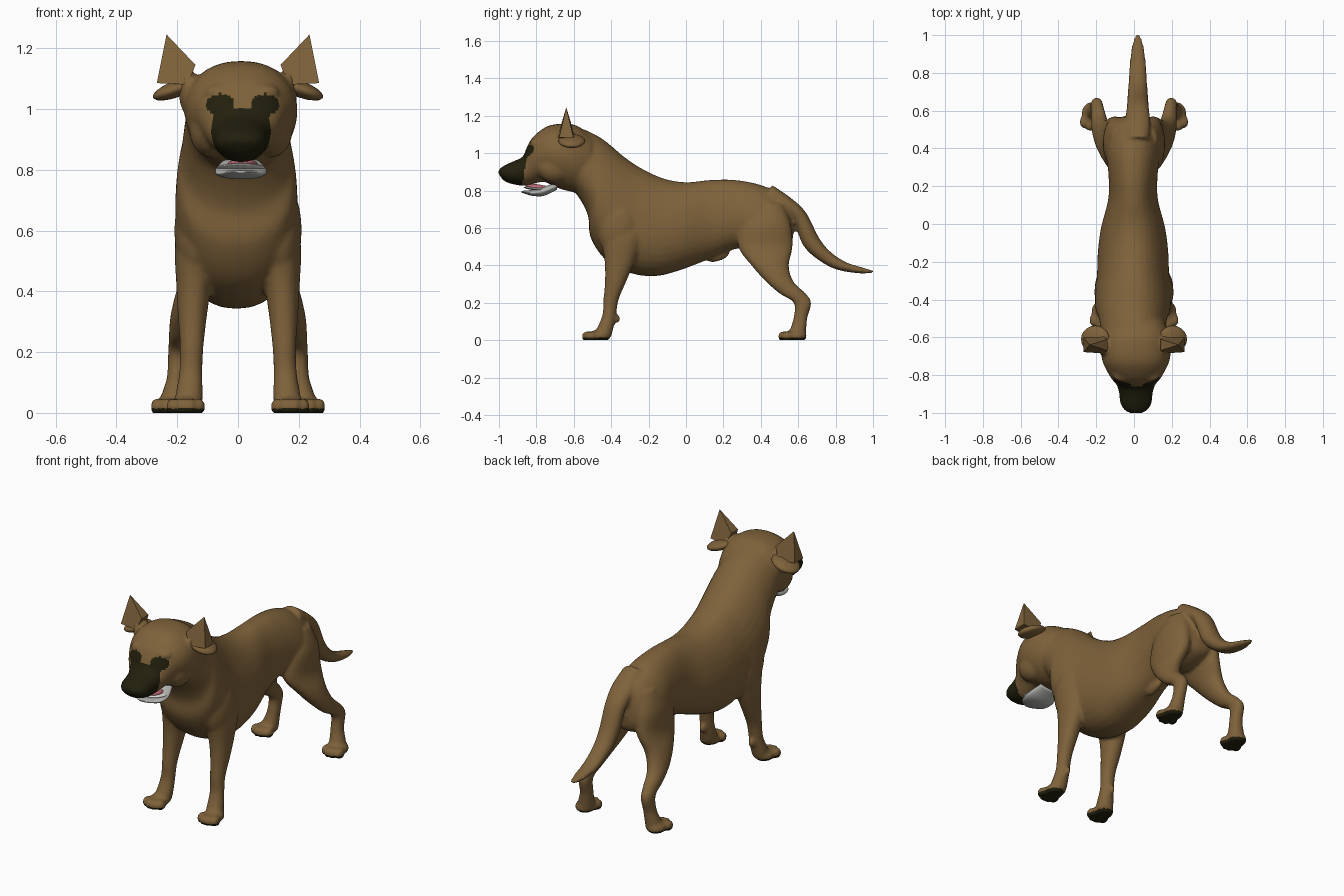
import bpy, bmesh, math
from mathutils import Matrix, Vector

cube = bpy.data.objects.get("Cube")
if cube:
    bpy.data.objects.remove(cube)


def material(name, colour):
    mat = bpy.data.materials.new(name)
    mat.use_nodes = True
    mat.diffuse_color = (*colour, 1)
    for node in mat.node_tree.nodes:
        if node.type == 'BSDF_PRINCIPLED':
            node.inputs["Base Color"].default_value = (*colour, 1)
            node.inputs["Roughness"].default_value = 0.8
    return mat


fur = material("brown fur", (.21, .122, .043))
dark = material("dark mask", (.016, .014, .004))
lip = material("grey lower lip", (.45, .45, .43))
white = material("white teeth", (.8, .8, .77))
pink = material("pink tongue", (.55, .16, .18))


def spline(rows, steps=6):
    """Smoothly interpolate rows of numbers (Catmull-Rom)."""
    out = []
    for i in range(len(rows) - 1):
        a, b, c, d = (rows[max(i - 1, 0)], rows[i], rows[i + 1],
                      rows[min(i + 2, len(rows) - 1)])
        for k in range(steps):
            t = k / steps
            out.append([q + t / 2 * (r - p + t * (2 * p - 5 * q + 4 * r - s
                        + t * (3 * (q - r) + s - p)))
                        for p, q, r, s in zip(a, b, c, d)])
    return out + [list(rows[-1])]


def loft(bm, rows, egg=0, sides=32):
    """Skin rings given as x, edge (y, z), opposite edge (y, z), half width."""
    rings = []
    for x, y1, z1, y2, z2, w in spline(rows):
        ring = []
        for k in range(sides):
            c = math.cos(math.tau * k / sides)
            s = math.sin(math.tau * k / sides)
            side = math.copysign(abs(c) ** .9, c) * w * (1 - egg * s)
            ring.append(bm.verts.new((x + side,
                                      (y1 + y2) / 2 + (y1 - y2) / 2 * s,
                                      (z1 + z2) / 2 + (z1 - z2) / 2 * s)))
        rings.append(ring)
    for a, b in zip(rings, rings[1:]):
        for k in range(sides):
            j = (k + 1) % sides
            bm.faces.new((a[k], a[j], b[j], b[k]))
    bm.faces.new(rings[0])
    bm.faces.new(rings[-1])


def limb(bm, rows, side):
    """Loft level rings given as x, y, z, half width, half depth."""
    loft(bm, [(x * side, y - d, z, y + d, z, w) for x, y, z, w, d in rows])


def blob(bm, centre, radii, tilt=0, axis='Y'):
    m = (Matrix.Translation(centre) @ Matrix.Rotation(tilt, 4, axis)
         @ Matrix.Diagonal((*radii, 1)))
    bmesh.ops.create_icosphere(bm, subdivisions=3, radius=1, matrix=m)


def finish(bm, name, mat, smooth=True):
    bmesh.ops.recalc_face_normals(bm, faces=bm.faces[:])
    mesh = bpy.data.meshes.new(name)
    bm.to_mesh(mesh)
    bm.free()
    obj = bpy.data.objects.new(name, mesh)
    bpy.context.collection.objects.link(obj)
    mesh.materials.append(mat)
    if smooth:
        mesh.shade_smooth()
    return obj


body = bmesh.new()

# Torso and neck, rump to nape: back line, belly line, half width
torso = [(.565, .70, .575, .58, .04), (.52, .77, .55, .50, .11),
         (.40, .83, .42, .46, .145), (.26, .857, .28, .49, .13),
         (.13, .857, .14, .44, .13), (0, .845, -.03, .375, .168),
         (-.12, .865, -.165, .343, .185), (-.24, .92, -.30, .36, .19),
         (-.33, .98, -.43, .43, .20), (-.40, 1.04, -.51, .55, .195),
         (-.46, 1.085, -.525, .67, .18), (-.54, 1.125, -.585, .78, .17),
         (-.62, 1.15, -.64, .82, .16)]
loft(body, [(-.005, *row) for row in torso], egg=.12)

# Head, nape to nose
head = [(-.50, 1.09, -.54, .80, .15), (-.58, 1.145, -.58, .79, .175),
        (-.65, 1.158, -.64, .80, .185), (-.74, 1.145, -.70, .82, .178),
        (-.815, 1.09, -.75, .845, .148), (-.85, 1.035, -.78, .845, .127),
        (-.87, .985, -.82, .835, .104), (-.91, .962, -.86, .825, .09),
        (-.965, .938, -.93, .835, .082), (-.997, .915, -.972, .852, .058),
        (-1.005, .895, -.99, .872, .03)]
loft(body, [(.01, *row) for row in head], egg=-.08)

# Tail: upper edge, lower edge, half width
tail = [(.46, .83, .44, .74, .06), (.555, .765, .52, .69, .066),
        (.64, .685, .575, .635, .06), (.71, .55, .625, .51, .055),
        (.77, .475, .70, .435, .05), (.85, .42, .80, .38, .045),
        (.94, .39, .92, .358, .034), (1.004, .372, 1.002, .36, .014)]
loft(body, [(.02, *row) for row in tail])

front_leg = [(.12, -.33, .66, .06, .10), (.135, -.34, .55, .072, .11),
             (.145, -.355, .42, .058, .08), (.15, -.375, .32, .048, .058),
             (.152, -.40, .22, .039, .041), (.155, -.41, .14, .038, .036),
             (.16, -.43, .07, .044, .043), (.165, -.45, .02, .048, .05)]
hind_leg = [(.07, .45, .73, .05, .07), (.09, .43, .62, .07, .13),
            (.105, .425, .50, .062, .145), (.145, .45, .40, .058, .10),
            (.175, .50, .315, .048, .074), (.19, .57, .25, .038, .07),
            (.197, .623, .20, .033, .047), (.20, .612, .12, .034, .037),
            (.21, .60, .06, .042, .043), (.215, .59, .02, .046, .05)]
for side in (1, -1):
    limb(body, front_leg, side)
    limb(body, hind_leg, side)
    # Shoulder muscle, cheek and dew claw
    blob(body, (side * .135, -.36, .60), (.075, .115, .17))
    blob(body, (side * .10 + .01, -.70, .93), (.07, .10, .09))
    blob(body, (side * .155, -.37, .115), (.016, .02, .022))
    # Brow and folded ear root
    blob(body, (side * .075 + .012, -.80, 1.055), (.05, .035, .025))
    blob(body, (side * .165, -.64, 1.06), (.03, .055, .08))
    # Paws with four toes each
    for x, y in ((.172, -.465), (.224, .585)):
        blob(body, (side * x, y, .022), (.054, .062, .034))
        for k, forward in enumerate((.045, .062, .062, .045)):
            blob(body, (side * x + (k - 1.5) * .03, y - forward, .02),
                 (.019, .032, .03))
# Belly bump
blob(body, (0, .17, .45), (.024, .065, .028), .3, 'X')

dog = finish(body, "body", fur)
blend = dog.modifiers.new("blend", 'REMESH')
blend.mode = 'VOXEL'
blend.voxel_size = .01
relax = dog.modifiers.new("relax", 'SMOOTH')
relax.factor = .5
relax.iterations = 5
graph = bpy.context.evaluated_depsgraph_get()
mesh = bpy.data.meshes.new_from_object(dog.evaluated_get(graph))
dog.modifiers.clear()
dog.data = mesh
mesh.materials.clear()
mesh.materials.append(fur)
mesh.materials.append(dark)
for v in mesh.vertices:
    v.co.z = max(v.co.z, 0)


# Dark muzzle, eye patches and soles
def is_dark(c):
    x = abs(c.x - .015)
    muzzle = c.z < 1 and c.y < -.85 - .15 * (.99 - c.z)
    patch = (c.y < -.76 and
             ((x - .073) / .047) ** 2 + ((c.z - 1.013) / .037) ** 2 < 1)
    return muzzle or patch or c.z < .014


for face in mesh.polygons:
    face.material_index = int(is_dark(face.center))
mesh.shade_smooth()

# Ears: a flat-sided upright spike over a drooping flap
for side, name in ((1, "left"), (-1, "right")):
    bm = bmesh.new()
    points = [(.235, 0, 1.245)]
    for x, depth, z in ((.267, .038, 1.085), (.14, .03, 1.145),
                        (.165, .045, 1.08)):
        points += [(x, depth, z), (x, -depth, z)]
    for x, y, z in points:
        bm.verts.new(Vector((side * x, y - .64, z)))
    bmesh.ops.convex_hull(bm, input=bm.verts[:])
    finish(bm, name + "_ear_spike", fur, smooth=False)
    bm = bmesh.new()
    blob(bm, (side * .205, -.61, 1.065), (.08, .072, .027), side * .35)
    finish(bm, name + "_ear_flap", fur)

# Lower jaw, teeth and tongue
bm = bmesh.new()
jaw = [(-.69, .845, -.69, .805, .06), (-.76, .822, -.76, .772, .085),
       (-.83, .803, -.82, .772, .077), (-.865, .80, -.86, .783, .05),
       (-.88, .797, -.88, .79, .02)]
loft(bm, [(.01, *row) for row in jaw])
finish(bm, "lower_jaw", lip)
bm = bmesh.new()
blob(bm, (.01, -.79, .808), (.08, .08, .009), -.12, 'X')
finish(bm, "lower_teeth", white)
bm = bmesh.new()
blob(bm, (.015, -.79, .818), (.05, .07, .015), -.12, 'X')
finish(bm, "tongue", pink)
